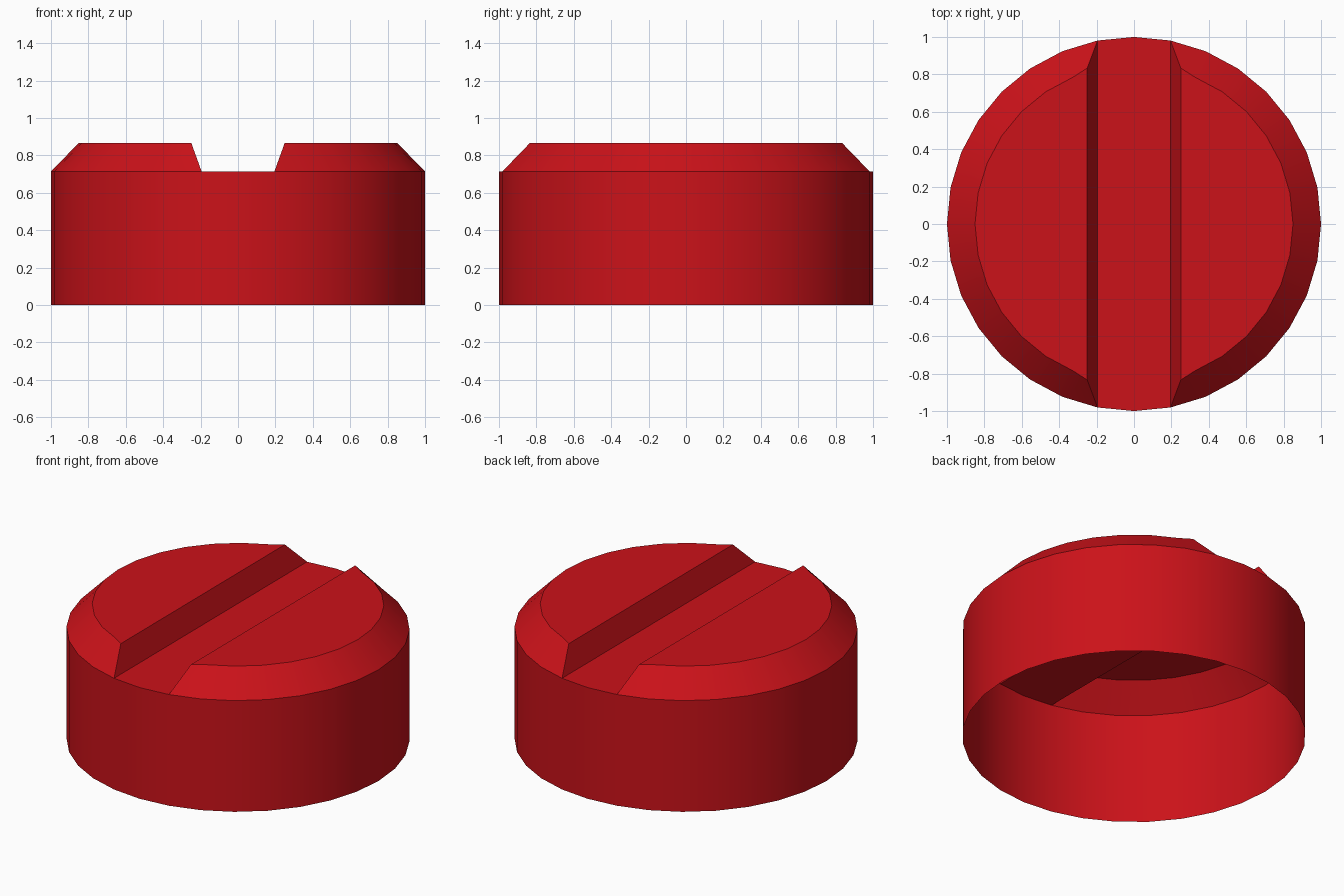
import bpy, bmesh, math

if "Cube" in bpy.data.objects:
    bpy.data.objects.remove(bpy.data.objects["Cube"])

SIDES = 32
R_OUT, R_TOP = 1.0, 0.85
Z_SHOULDER, Z_TOP = 0.715, 0.867
SLOT_TOP = 0.25   # half width of the slot at the top
EDGE = 7          # ring step where the slot begins

bm = bmesh.new()


def ring(radius, z):
    return [bm.verts.new((radius * math.cos(2 * math.pi * k / SIDES),
                          radius * math.sin(2 * math.pi * k / SIDES), z))
            for k in range(SIDES)]


# Open-bottomed side wall
base = ring(R_OUT, 0)
shoulder = ring(R_OUT, Z_SHOULDER)
for k in range(SIDES):
    n = (k + 1) % SIDES
    bm.faces.new((base[k], base[n], shoulder[n], shoulder[k]))

# Two raised chamfered pads, one each side of the slot
for centre, sign in ((0, 1), (SIDES // 2, -1)):
    outer = [shoulder[(centre + k) % SIDES] for k in range(-EDGE, EDGE + 1)]
    inner = []
    for k in range(-EDGE, EDGE + 1):
        a = 2 * math.pi * (centre + k) / SIDES
        x, y = R_TOP * math.cos(a), R_TOP * math.sin(a)
        if abs(k) == EDGE:
            x = sign * SLOT_TOP
        inner.append(bm.verts.new((x, y, Z_TOP)))
    for k in range(2 * EDGE):
        bm.faces.new((outer[k], outer[k + 1], inner[k + 1], inner[k]))
    bm.faces.new(inner)
    bm.faces.new((outer[-1], outer[0], inner[0], inner[-1]))  # slot wall

# Slot floor
h = SIDES // 2
bm.faces.new([shoulder[k % SIDES] for k in
              (EDGE, EDGE + 1, h - EDGE, h + EDGE, -EDGE - 1, -EDGE)])

bmesh.ops.recalc_face_normals(bm, faces=bm.faces)
mesh = bpy.data.meshes.new("slotted_cap")
bm.to_mesh(mesh)
bm.free()
cap = bpy.data.objects.new("slotted_cap", mesh)
bpy.context.collection.objects.link(cap)

# Red finish
red = bpy.data.materials.new("red")
red.diffuse_color = (0.6, 0.006, 0.01, 1)
red.use_nodes = True
red.node_tree.nodes["Principled BSDF"].inputs["Base Color"].default_value = red.diffuse_color
mesh.materials.append(red)

bpy.context.view_layer.objects.active = cap
cap.select_set(True)
bpy.ops.object.shade_smooth_by_angle(angle=math.radians(30))
